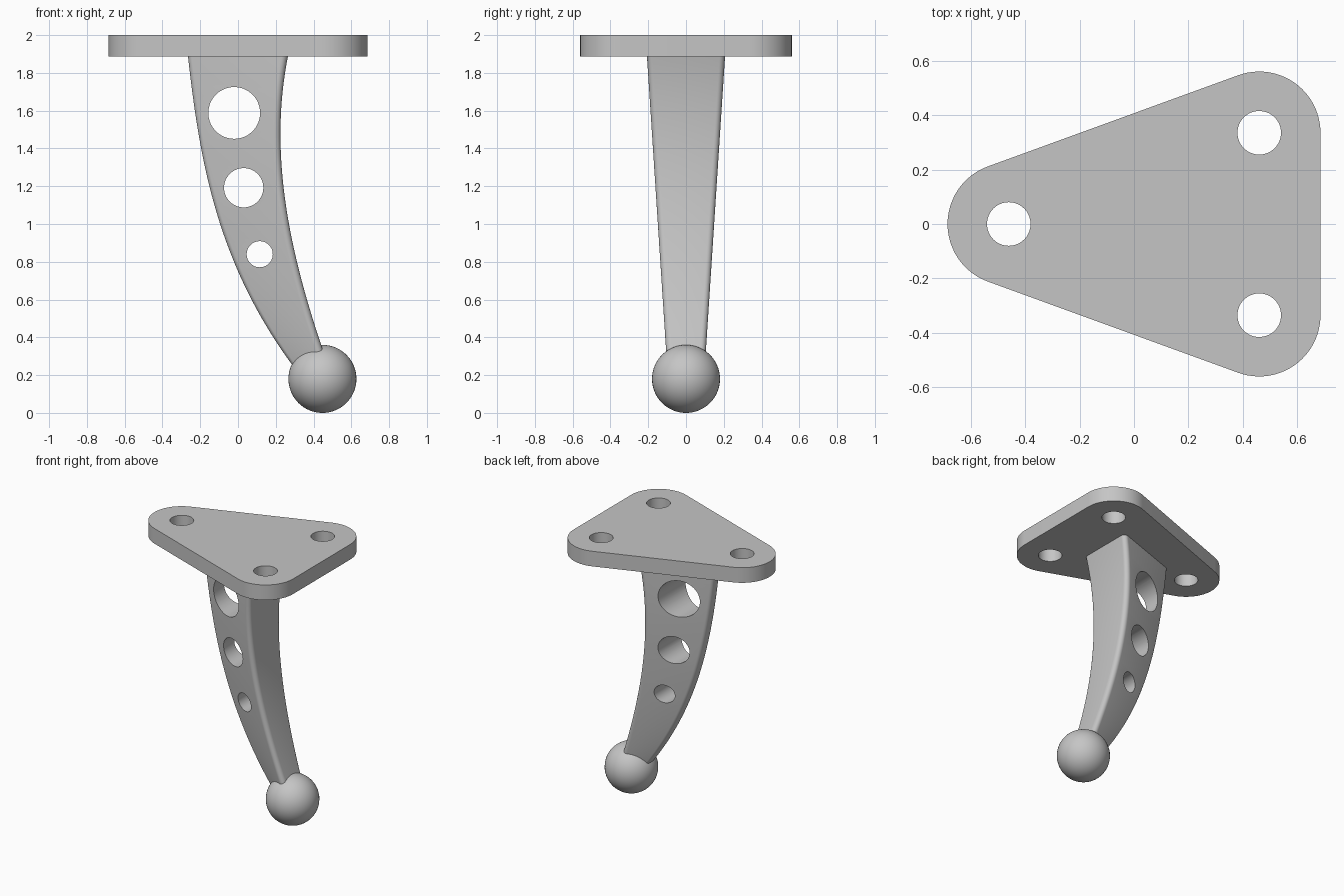
import bpy, bmesh, math
from mathutils import Matrix

if "Cube" in bpy.data.objects:
    bpy.data.objects.remove(bpy.data.objects["Cube"])

grey = bpy.data.materials.new("plain grey")
grey.diffuse_color = (0.56, 0.56, 0.56, 1)
grey.use_nodes = True
grey.node_tree.nodes["Principled BSDF"].inputs["Base Color"].default_value = grey.diffuse_color


def finish(name, bm):
    bmesh.ops.recalc_face_normals(bm, faces=bm.faces)
    me = bpy.data.meshes.new(name)
    bm.to_mesh(me)
    bm.free()
    me.materials.append(grey)
    ob = bpy.data.objects.new(name, me)
    bpy.context.collection.objects.link(ob)
    return ob


def loft(name, rings):
    """Skin a list of equal-length closed rings and cap both ends."""
    bm = bmesh.new()
    vs = [[bm.verts.new(p) for p in r] for r in rings]
    n = len(vs[0])
    for a, b in zip(vs, vs[1:]):
        for i in range(n):
            j = (i + 1) % n
            bm.faces.new((a[i], a[j], b[j], b[i]))
    bm.faces.new(vs[0][::-1])
    bm.faces.new(vs[-1])
    return finish(name, bm)


def arc(cx, cy, r, a0, a1, steps):
    """Points on an arc, angles in degrees."""
    angles = [math.radians(a0 + (a1 - a0) * i / steps) for i in range(steps + 1)]
    return [(cx + r * math.cos(a), cy + r * math.sin(a)) for a in angles]


def drill(ob, holes, axis):
    """Cut round holes (centre, radius) along one axis."""
    bm = bmesh.new()
    for c, r in holes:
        m = Matrix.Translation(c)
        if axis == 'Y':
            m = m @ Matrix.Rotation(math.pi / 2, 4, 'X')
        bmesh.ops.create_cone(bm, cap_ends=True, segments=64, radius1=r,
                              radius2=r, depth=1, matrix=m)
    cutter = finish("hole_cutter", bm)
    cutter.hide_render = True
    mod = ob.modifiers.new("holes", 'BOOLEAN')
    mod.operation = 'DIFFERENCE'
    mod.solver = 'EXACT'
    mod.object = cutter
    bpy.context.view_layer.objects.active = ob
    bpy.ops.object.modifier_apply(modifier=mod.name)
    bpy.data.objects.remove(cutter)


def smooth(ob, angle):
    bpy.ops.object.select_all(action='DESELECT')
    ob.select_set(True)
    bpy.context.view_layer.objects.active = ob
    bpy.ops.object.shade_smooth_by_angle(angle=math.radians(angle))


def curve(points, z):
    """Smooth polynomial through (z, x) points."""
    total = 0
    for i, (zi, xi) in enumerate(points):
        for j, (zj, _) in enumerate(points):
            if i != j:
                xi *= (z - zj) / (zi - zj)
        total += xi
    return total


# Mounting plate: rounded triangle around three screw holes
corners = [((-0.46, 0), 110, 250), ((0.46, -0.335), 250, 360), ((0.46, 0.335), 0, 110)]
outline = []
for (cx, cy), a0, a1 in corners:
    outline += arc(cx, cy, 0.225, a0, a1, 24)
plate = loft("mounting_plate", [[(x, y, z) for x, y in outline] for z in (1.888, 2.0)])
drill(plate, [((c[0], c[1], 1.95), 0.08) for c, _, _ in corners], 'Z')
smooth(plate, 30)

# Curved leg: rounded wedge section, broad on the +x side, narrow on the -x side
left = [(1.89, -0.265), (1.4, -0.195), (0.75, 0.0), (0.2, 0.328)]
right = [(1.89, 0.265), (1.4, 0.226), (0.8, 0.312), (0.25, 0.478)]
r, narrow = 0.03, 0.045
rings = []
for k in range(49):
    z = 0.2 + 1.69 * k / 48
    x0, x1 = curve(left, z) + r, curve(right, z) - r
    broad = 0.097 + 0.11 * k / 48
    lean = 90 + math.degrees(math.atan2(broad - narrow, x1 - x0))
    half = arc(x1, broad - r, r, 0, lean, 8) + arc(x0, narrow - r, r, lean, 180, 6)
    ring = half + [(x, -y) for x, y in reversed(half)]
    rings.append([(x, y, z) for x, y in ring])
leg = loft("curved_leg", rings)
drill(leg, [((-0.02, 0, 1.588), 0.137), ((0.03, 0, 1.192), 0.104),
            ((0.115, 0, 0.84), 0.069)], 'Y')
smooth(leg, 30)

# Ball foot
bm = bmesh.new()
bmesh.ops.create_uvsphere(bm, u_segments=48, v_segments=32, radius=0.18,
                          matrix=Matrix.Translation((0.447, 0, 0.18)))
smooth(finish("ball_foot", bm), 60)
